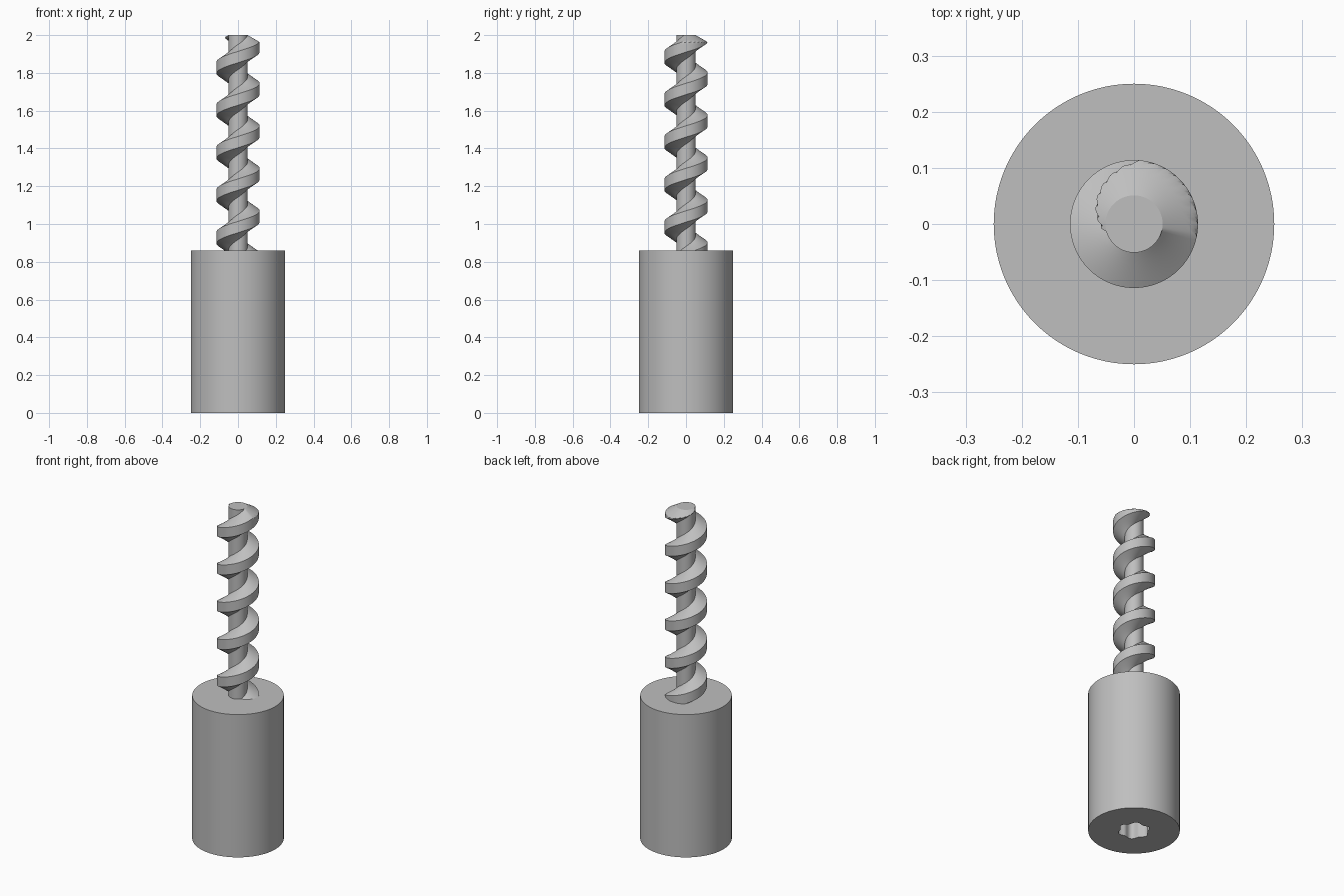
import bpy
import bmesh
from math import radians, pi, cos, sin

cube = bpy.data.objects.get("Cube")
if cube:
    bpy.data.objects.remove(cube, do_unlink=True)

grey = bpy.data.materials.new("plain_grey")
grey.use_nodes = True
colour = (0.52, 0.52, 0.52, 1)
grey.diffuse_color = colour
grey.node_tree.nodes["Principled BSDF"].inputs["Base Color"].default_value = colour

SIDES = 96


def finish(bm, name):
    """Turn a bmesh into a smooth-shaded grey object with sharp edges kept."""
    bmesh.ops.recalc_face_normals(bm, faces=bm.faces)
    mesh = bpy.data.meshes.new(name)
    bm.to_mesh(mesh)
    bm.free()
    mesh.materials.append(grey)
    obj = bpy.data.objects.new(name, mesh)
    bpy.context.collection.objects.link(obj)
    bpy.ops.object.select_all(action='DESELECT')
    obj.select_set(True)
    bpy.context.view_layer.objects.active = obj
    bpy.ops.object.shade_smooth_by_angle(angle=radians(30))
    return obj


def ring(bm, radius, z):
    """A closed loop of vertices; radius is a function of angle."""
    angles = [2 * pi * i / SIDES for i in range(SIDES)]
    return [bm.verts.new((radius(a) * cos(a), radius(a) * sin(a), z)) for a in angles]


# Handle: plain cylinder with a lobed drive socket in its base
HANDLE_R, HANDLE_TOP, SOCKET_DEPTH = 0.25, 0.86, 0.3


def round_edge(a):
    return HANDLE_R


def socket_edge(a):
    return 0.082 + 0.008 * cos(6 * a)


bm = bmesh.new()
rings = [ring(bm, round_edge, HANDLE_TOP), ring(bm, round_edge, 0),
         ring(bm, socket_edge, 0), ring(bm, socket_edge, SOCKET_DEPTH)]
for a, b in zip(rings, rings[1:]):
    for i in range(SIDES):
        j = (i + 1) % SIDES
        bm.faces.new((a[i], a[j], b[j], b[i]))
bm.faces.new(rings[0])
bm.faces.new(rings[-1])
finish(bm, "handle")

# Screw: right-handed trapezoid thread, its tip trimmed by a shallow cone
CORE, CREST, PITCH, SLOPE = 0.051, 0.114, 0.225, 0.58
TOP, BOTTOM, START = 2.0, 0.84, 1.94
flank = SLOPE * (CREST - CORE)
half = 0.03
STEPS = 8

# One pitch of the thread profile as (height, radius) pairs
corners = [(-half, CREST), (half, CREST), (half + flank, CORE),
           (PITCH - half - flank, CORE), (PITCH - half, CREST)]
profile = []
for (z0, r0), (z1, r1) in zip(corners, corners[1:]):
    for s in range(STEPS):
        t = s / STEPS
        profile.append((z0 + (z1 - z0) * t, r0 + (r1 - r0) * t))

bm = bmesh.new()
columns = []
for i in range(SIDES + 1):
    a = 2 * pi * i / SIDES
    column = []
    for turn in range(-7, 2):
        for dz, r in profile:
            z = START + PITCH * (turn + i / SIDES) + dz
            z = min(TOP, max(BOTTOM, z))
            r = min(r, CORE + (TOP - z) / SLOPE)
            column.append(bm.verts.new((r * cos(a), r * sin(a), z)))
    columns.append(column)

for a, b in zip(columns, columns[1:]):
    for j in range(len(a) - 1):
        quad = (a[j], b[j], b[j + 1], a[j + 1])
        heights = [v.co.z for v in quad]
        if max(heights) > BOTTOM and min(heights) < TOP:
            bm.faces.new(quad)

# Weld the helical seam, drop unused points and close the tip
bmesh.ops.remove_doubles(bm, verts=bm.verts, dist=0.00005)
bmesh.ops.delete(bm, geom=[v for v in bm.verts if not v.link_faces], context='VERTS')
tip = ring(bm, lambda a: CORE, TOP)
bm.faces.new(tip)
bmesh.ops.remove_doubles(bm, verts=bm.verts, dist=0.00005)
finish(bm, "screw_thread")
